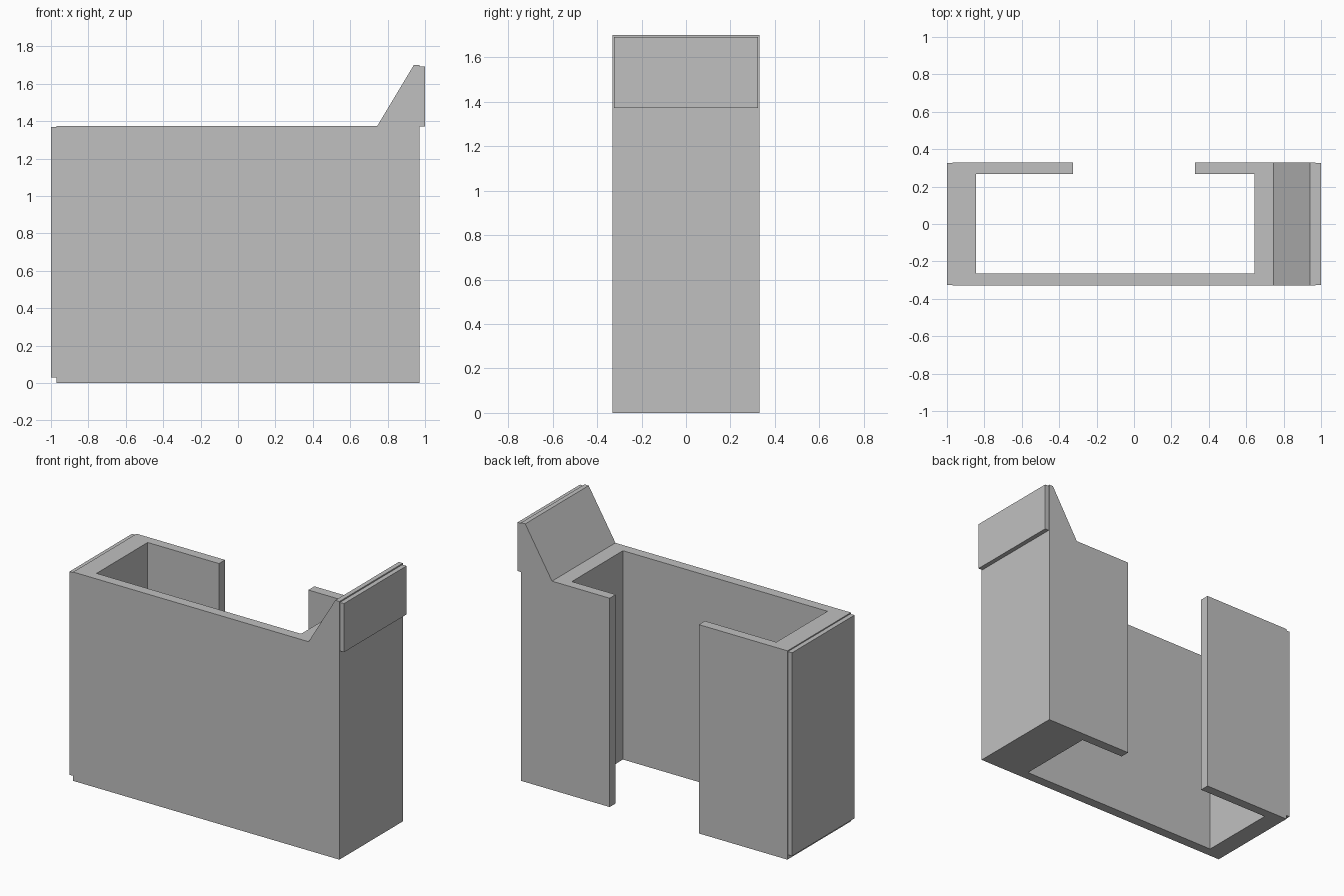
import bpy
import bmesh
from mathutils import Vector

cube = bpy.data.objects.get("Cube")
if cube:
    bpy.data.objects.remove(cube, do_unlink=True)

GREY = (0.53, 0.53, 0.53, 1)
material = bpy.data.materials.new("plain grey")
material.use_nodes = True
material.diffuse_color = GREY
material.node_tree.nodes["Principled BSDF"].inputs["Base Color"].default_value = GREY


def prism(name, outline, sweep):
    """Extrude a closed outline along the sweep vector."""
    bm = bmesh.new()
    base = bm.faces.new([bm.verts.new(p) for p in outline])
    out = bmesh.ops.extrude_face_region(bm, geom=[base], use_keep_orig=True)
    moved = [g for g in out["geom"] if isinstance(g, bmesh.types.BMVert)]
    bmesh.ops.translate(bm, verts=moved, vec=Vector(sweep))
    bmesh.ops.recalc_face_normals(bm, faces=bm.faces)
    mesh = bpy.data.meshes.new(name)
    bm.to_mesh(mesh)
    bm.free()
    mesh.materials.append(material)
    obj = bpy.data.objects.new(name, mesh)
    bpy.context.scene.collection.objects.link(obj)
    return obj


def side_plate(name, x0, x1, z0, z1, half_depth=0.325):
    corners = [(x0, z0), (x1, z0), (x1, z1), (x0, z1)]
    return prism(name, [(x, -half_depth, z) for x, z in corners],
                 (0, 2 * half_depth, 0))


# Main body with the sloped horn at one end
DEPTH, END, TOP, PEAK = 0.33, 0.97, 1.375, 1.70
profile = [(-END, 0), (END, 0), (END, PEAK), (0.94, PEAK), (0.745, TOP), (-END, TOP)]
body = prism("body", [(x, -DEPTH, z) for x, z in profile], (0, 2 * DEPTH, 0))

# Vertical cavity, open at top and bottom, with a slot through the back wall
GAP, BACK = 0.325, 0.267
cavity = [(-0.845, -0.265), (0.645, -0.265), (0.645, BACK), (GAP, BACK),
          (GAP, 0.5), (-GAP, 0.5), (-GAP, BACK), (-0.845, BACK)]
cutter = prism("cavity_cutter", [(x, y, -0.5) for x, y in cavity], (0, 0, 3))
cutter.hide_render = True
cut = body.modifiers.new("cavity", "BOOLEAN")
cut.operation = "DIFFERENCE"
cut.solver = "EXACT"
cut.object = cutter
bpy.context.view_layer.objects.active = body
bpy.ops.object.modifier_apply(modifier=cut.name)
bpy.data.objects.remove(cutter, do_unlink=True)

# Thin plates on the two ends
side_plate("right_end_plate", -1, -END, 0.03, 1.368)
side_plate("left_horn_plate", END, 1, 1.372, 1.692)
